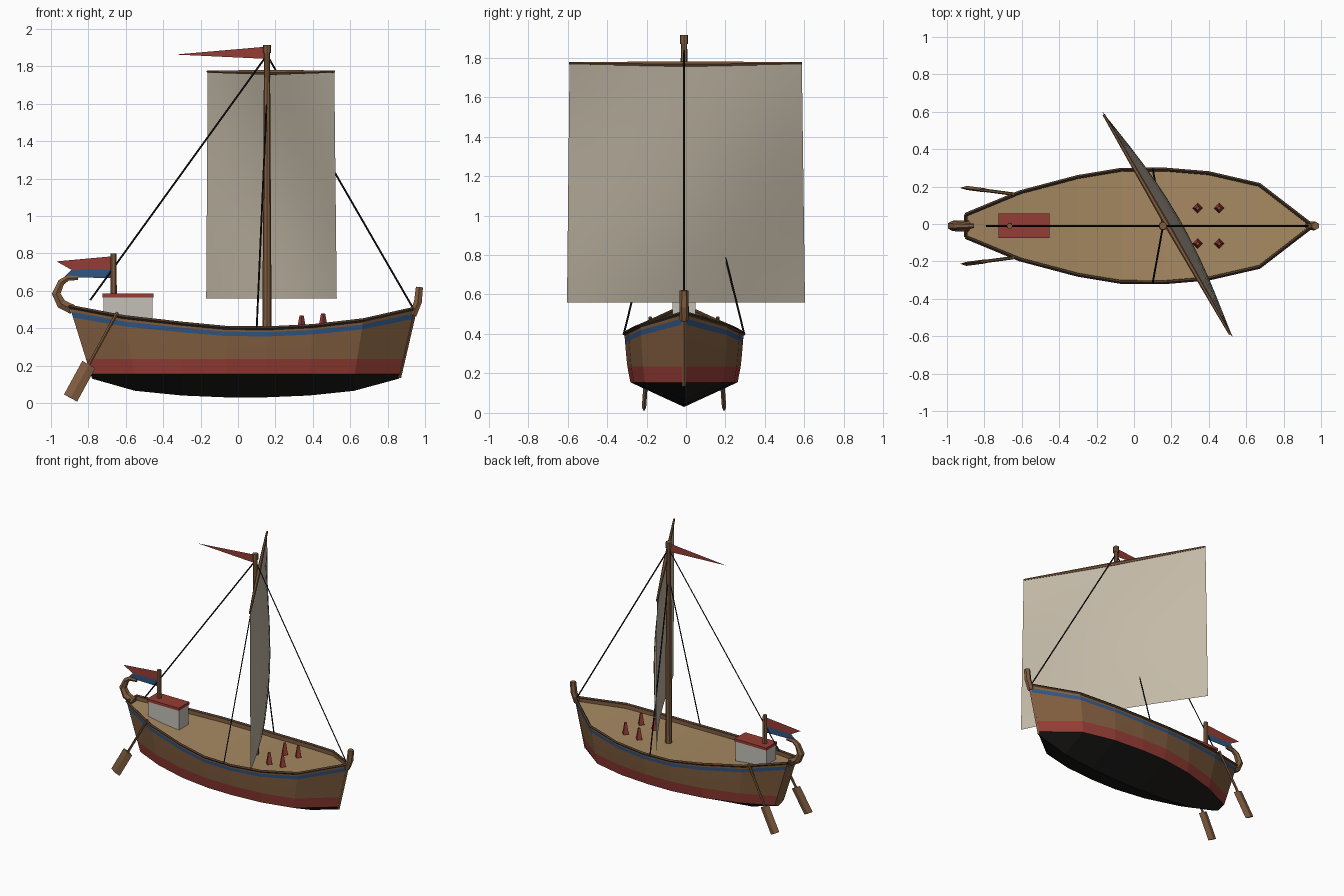
import bpy, bmesh
from math import sin, pi
from mathutils import Vector

if "Cube" in bpy.data.objects:
    bpy.data.objects.remove(bpy.data.objects["Cube"])

CY = -0.01  # centre plane of the boat


def mat(name, r, g, b):
    m = bpy.data.materials.new(name)
    m.diffuse_color = (r, g, b, 1)
    m.use_nodes = True
    m.node_tree.nodes["Principled BSDF"].inputs["Base Color"].default_value = m.diffuse_color
    return m


BLACK = mat("tar", .012, .011, .010)
RED = mat("red", .30, .045, .035)
BLUE = mat("blue", .03, .09, .22)
WOOD = mat("wood", .22, .11, .05)
DARK = mat("dark_wood", .07, .04, .022)
DECK = mat("deck_wood", .38, .25, .12)
CLOTH = mat("sailcloth", .55, .49, .39)
WHITE = mat("white", .55, .53, .48)
ROPE = mat("rope", .01, .01, .01)


def mesh_object(name, verts, faces, mats, face_mats=None):
    me = bpy.data.meshes.new(name)
    me.from_pydata([tuple(v) for v in verts], [], faces)
    for m in mats:
        me.materials.append(m)
    if face_mats:
        for p, i in zip(me.polygons, face_mats):
            p.material_index = i
    ob = bpy.data.objects.new(name, me)
    bpy.context.collection.objects.link(ob)
    return ob


def loft(name, rings, mats, bands, cap=None):
    """Skin equal-length open sections; bands gives the material of each strip."""
    n = len(rings[0])
    verts = [v for r in rings for v in r]
    faces, idx = [], []
    for i in range(len(rings) - 1):
        for j in range(n - 1):
            a = i * n + j
            faces.append((a, a + 1, a + n + 1, a + n))
            idx.append(bands[j])
    if cap is not None:
        last = (len(rings) - 1) * n
        faces += [tuple(reversed(range(n))), tuple(range(last, last + n))]
        idx += [cap, cap]
    ob = mesh_object(name, verts, faces, mats, idx)
    bm = bmesh.new()
    bm.from_mesh(ob.data)
    bmesh.ops.recalc_face_normals(bm, faces=bm.faces)
    bm.to_mesh(ob.data)
    bm.free()
    return ob


def tube(name, pts, radii, material, res=1):
    """Faceted bar along a path, with one radius per point."""
    cu = bpy.data.curves.new(name, 'CURVE')
    cu.dimensions = '3D'
    cu.bevel_depth = 1
    cu.bevel_resolution = res
    cu.use_fill_caps = True
    sp = cu.splines.new('POLY')
    sp.points.add(len(pts) - 1)
    sp.use_smooth = False
    for p, co, r in zip(sp.points, pts, radii):
        p.co = (*co, 1)
        p.radius = r
    cu.materials.append(material)
    ob = bpy.data.objects.new(name, cu)
    bpy.context.collection.objects.link(ob)
    bpy.ops.object.select_all(action='DESELECT')
    ob.select_set(True)
    bpy.context.view_layer.objects.active = ob
    bpy.ops.object.convert(target='MESH')
    return ob


def box(name, center, size, material):
    bpy.ops.mesh.primitive_cube_add(size=1, location=center)
    ob = bpy.context.object
    ob.name = name
    ob.scale = size
    ob.data.materials.append(material)
    return ob


# Hull stations: top x, bottom x, sheer height, keel height, half width
stations = [(-.90, -.78, .515, .130, .060), (-.61, -.55, .460, .065, .180),
            (-.30, -.30, .425, .040, .262), (-.07, -.06, .403, .030, .300),
            (.16, .14, .400, .030, .302), (.40, .38, .412, .040, .282),
            (.67, .62, .443, .065, .220), (.945, .86, .505, .130, .008)]


def section(xt, xb, zs, zk, w):
    h = zs - .03
    levels = [.155, .235] + [.03 + h * f for f in (.72, .88, .943)] + [zs]
    side = []
    for z in levels:
        s = (z - .155) / (zs - .155)
        x = xb + (xt - xb) * (z - .13) / (zs - .13)
        side.append((x, w * (.90 + .10 * s ** .6), z))
    port = [(x, CY + y, z) for x, y, z in reversed(side)]
    starboard = [(x, CY - y, z) for x, y, z in side]
    return port + [(xb, CY, zk)] + starboard


strips = [2, 1, 2, 3, 4, 0, 0, 4, 3, 2, 1, 2]
loft("hull", [section(*s) for s in stations], [BLACK, BLUE, WOOD, WOOD, RED], strips, 2)

# Deck with the inside of the bulwarks
rings = []
for xt, xb, zs, zk, w in stations:
    y = max(w - .01, .003)
    rings.append([(xt, CY + y, zs), (xt, CY + y, zs - .03),
                  (xt, CY - y, zs - .03), (xt, CY - y, zs)])
loft("deck", rings, [DECK, WOOD], [1, 0, 1])

# Rails and stem strip
for side, label in ((1, "left"), (-1, "right")):
    tube("rail_" + label, [(s[0], CY + side * s[4], s[2]) for s in stations],
         [.010] * 8, DARK, 0)
tube("stern_rail", [(-.90, CY - .06, .515), (-.90, CY + .06, .515)], [.010] * 2, DARK, 0)
tube("stem", [(.862, CY, .135), (.945, CY, .50)], [.010, .012], WOOD, 0)
tube("bow_post", [(.935, CY, .47), (.962, CY, .54), (.970, CY, .62)], [.022, .024, .022], WOOD)
tube("stern_curl", [(-.885, CY, .50), (-.945, CY, .53), (-.972, CY, .585), (-.945, CY, .645),
                    (-.91, CY, .668), (-.855, CY, .668)],
     [.030, .030, .027, .021, .017, .012], WOOD)

# Mast, yard and sail
tube("mast", [(.155, CY, .36), (.155, CY, 1.90)], [.025, .016], WOOD, 2)
tube("mast_cap", [(.155, CY, 1.87), (.155, CY, 1.915)], [.021, .021], WOOD, 2)
tube("yard", [(-.162, .585, 1.772), (.176, -.003, 1.767), (.514, -.59, 1.772)],
     [.007, .015, .007], WOOD, 1)
bulge = Vector((.87, .50, 0))
top_l, top_r = Vector((-.162, .587, 1.77)), Vector((.515, -.590, 1.77))
low_l, low_r = Vector((-.170, .603, .56)), Vector((.528, -.603, .56))
NU, NV = 12, 10
sail = []
for i in range(NV + 1):
    v = i / NV
    a, b = top_l.lerp(low_l, v), top_r.lerp(low_r, v)
    sail.append([a.lerp(b, j / NU) + bulge * .07 * sin(pi * j / NU) * sin(pi * .85 * v)
                 for j in range(NU + 1)])
ob = loft("sail", sail, [CLOTH], [0] * NU)
for p in ob.data.polygons:
    p.use_smooth = True

# Pennant and stern flag
mesh_object("pennant", [(.15, CY, 1.905), (.15, CY, 1.84), (-.335, CY, 1.863)], [(0, 1, 2)], [RED])
mesh_object("stern_flag",
            [(-.665, CY, .785), (-.97, CY, .757), (-.89, CY, .712),
             (-.665, CY, .715), (-.93, CY, .672), (-.665, CY, .668)],
            [(0, 1, 2, 3), (3, 2, 4, 5)], [RED, BLUE], [0, 1])
tube("flag_pole", [(-.665, CY, .57), (-.665, CY, .80)], [.017, .016], WOOD, 1)

# Rigging
ropes = {"forestay": ((.155, CY, 1.86), (.94, CY, .50)),
         "backstay": ((.155, CY, 1.86), (-.79, CY, .55)),
         "shroud_left": ((.155, CY, 1.65), (.10, CY + .305, .40)),
         "shroud_right": ((.155, CY, 1.65), (.10, CY - .305, .40))}
for name, ends in ropes.items():
    tube(name, ends, [.005, .005], ROPE, 0)

# Cabin
box("cabin", (-.588, CY, .49), (.262, .115, .16), WHITE)
box("cabin_roof", (-.588, CY, .575), (.272, .130, .02), RED)

# Deck pins
for x, z in ((.34, .425), (.455, .436)):
    for side in (1, -1):
        bpy.ops.mesh.primitive_cone_add(vertices=4, radius1=.027, radius2=.011, depth=.085,
                                        location=(x, CY + side * .095, z))
        bpy.context.object.name = "deck_pin"
        bpy.context.object.data.materials.append(RED)

# Steering oars: round shaft and ridged blade
for side, label in ((1, "left"), (-1, "right")):
    a = Vector((-.645, CY + side * .170, .485))
    b = Vector((-.895, CY + side * .203, .027))
    tube("oar_shaft_" + label, [a, a.lerp(b, .65)], [.009, .009], WOOD, 1)
    d = (b - a).normalized()
    wide = Vector((d.z, 0, -d.x)).normalized() * .040
    thin = d.cross(wide).normalized() * .011
    loft("oar_blade_" + label,
         [[p + wide, p + thin, p - wide, p - thin, p + wide] for p in (a.lerp(b, .61), b)],
         [WOOD], [0] * 4, 0)
